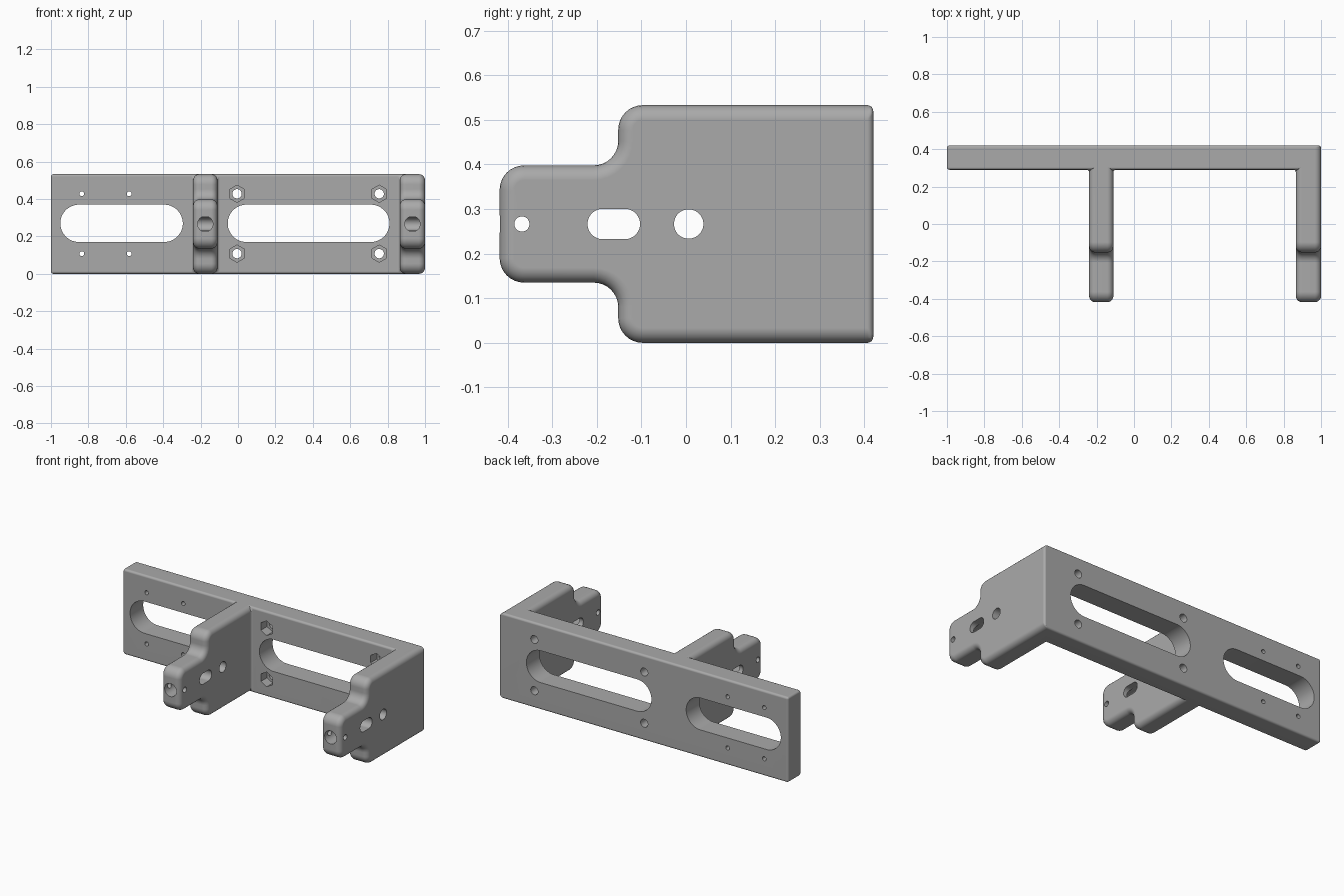
import bpy, bmesh, math
from mathutils import Vector

if "Cube" in bpy.data.objects:
    bpy.data.objects.remove(bpy.data.objects["Cube"], do_unlink=True)

HEIGHT = 0.533
MID = HEIGHT / 2

grey = bpy.data.materials.new("plain grey")
grey.use_nodes = True
grey.diffuse_color = (0.4, 0.4, 0.4, 1)
grey.node_tree.nodes["Principled BSDF"].inputs["Base Color"].default_value = (0.4, 0.4, 0.4, 1)


def prism(name, points, place, start, end):
    """Extrude a 2D outline; place(u, v, w) maps it into space."""
    bm = bmesh.new()
    face = bm.faces.new([bm.verts.new(place(u, v, start)) for u, v in points])
    shift = Vector(place(0, 0, end)) - Vector(place(0, 0, start))
    new = bmesh.ops.extrude_face_region(bm, geom=[face])["geom"]
    bmesh.ops.translate(bm, vec=shift, verts=[g for g in new if isinstance(g, bmesh.types.BMVert)])
    bmesh.ops.recalc_face_normals(bm, faces=bm.faces)
    mesh = bpy.data.meshes.new(name)
    bm.to_mesh(mesh)
    bm.free()
    mesh.materials.append(grey)
    obj = bpy.data.objects.new(name, mesh)
    bpy.context.collection.objects.link(obj)
    return obj


def along_x(u, v, w): return (w, u, v)
def along_y(u, v, w): return (u, w, v)
def along_z(u, v, w): return (u, v, w)


def slot(u1, u2, v, r, sides=40):
    """Round-ended slot; a circle or polygon when u1 equals u2."""
    points = []
    for i in range(sides):
        a = math.tau * (i + 0.5) / sides
        points.append(((u2 if math.cos(a) > 0 else u1) + r * math.cos(a), v + r * math.sin(a)))
    return points


def rounded(corners, steps=8):
    """Outline from (u, v, radius) right-angle corners."""
    out = []
    for i, (u, v, r) in enumerate(corners):
        p = Vector((u, v))
        if r == 0:
            out.append(p)
            continue
        a = (Vector(corners[i - 1][:2]) - p).normalized() * r
        b = (Vector(corners[(i + 1) % len(corners)][:2]) - p).normalized() * r
        for k in range(steps + 1):
            t = math.pi / 2 * k / steps
            out.append(p + a * (1 - math.sin(t)) + b * (1 - math.cos(t)))
    return out


def apply(obj, kind, **settings):
    mod = obj.modifiers.new(kind.lower(), kind)
    for key, value in settings.items():
        setattr(mod, key, value)
    bpy.context.view_layer.objects.active = obj
    bpy.ops.object.modifier_apply(modifier=mod.name)


def combine(obj, tool, operation):
    tool.hide_render = True
    apply(obj, "BOOLEAN", object=tool, operation=operation, solver="EXACT")
    bpy.data.objects.remove(tool, do_unlink=True)


# Plan of the back plate with its two arms
arms = [(-0.24, -0.11), (0.865, 1.0)]
plan = [(-1, 0.5), (-1, 0.29)]
for left, right in arms:
    plan += [(left, 0.29), (left, -0.5), (right, -0.5), (right, 0.29)]
plan[-1] = (1, 0.5)
bracket = prism("mounting_bracket", plan, along_z, -0.1, 0.7)

# Side profile with the narrow front lug, mirrored about mid height
lower = [(0.42, 0, 0), (-0.152, 0, 0.055), (-0.152, 0.135, 0.055), (-0.418, 0.135, 0.055)]
profile = lower + [(y, HEIGHT - z, r) for y, z, r in reversed(lower)]
combine(bracket, prism("side_profile", rounded(profile), along_x, -1.5, 1.5), "INTERSECT")

# Round the edges: wide on the arms, narrow on the plate
bm = bmesh.new()
bm.from_mesh(bracket.data)
bmesh.ops.remove_doubles(bm, verts=bm.verts, dist=0.0001)
weight = bm.edges.layers.float.new("bevel_weight_edge")
for e in bm.edges:
    if len(e.link_faces) == 2 and e.calc_face_angle() > math.radians(40):
        mid_y = (e.verts[0].co.y + e.verts[1].co.y) / 2
        e[weight] = 0.4 if mid_y > 0.28 else 1.0
bm.to_mesh(bracket.data)
bm.free()
apply(bracket, "BEVEL", limit_method="WEIGHT", width=0.033, segments=5, use_clamp_overlap=False)


def cut(points, place, start, end):
    combine(bracket, prism("cutter", points, place, start, end), "DIFFERENCE")


# Long plate windows
cut(slot(-0.85, -0.395, 0.27, 0.1), along_y, 0.2, 0.5)
cut(slot(0.045, 0.71, 0.27, 0.1), along_y, 0.2, 0.5)

# Plate screw holes, with hexagonal nut pockets on the right-hand group
for z in (0.108, 0.428):
    for x in (-0.835, -0.582):
        cut(slot(x, x, z, 0.013, 16), along_y, 0.2, 0.5)
    for x in (-0.005, 0.755):
        cut(slot(x, x, z, 0.025, 24), along_y, 0.2, 0.5)
        cut(slot(x, x, z, 0.046, 6), along_y, 0.2, 0.35)

# Arm cross holes, adjuster slot and front bore
cut(slot(0.006, 0.006, MID, 0.033, 32), along_x, -1.5, 1.5)
cut(slot(-0.187, -0.137, MID, 0.034), along_x, -1.5, 1.5)
cut(slot(-0.368, -0.368, MID, 0.017, 24), along_x, -1.5, 1.5)
for left, right in arms:
    x = (left + right) / 2
    cut(slot(x, x, MID, 0.041, 32), along_y, -0.5, -0.165)

# Smooth the rounded parts, keep hole rims crisp
bpy.ops.object.select_all(action="DESELECT")
bracket.select_set(True)
bpy.context.view_layer.objects.active = bracket
bpy.ops.object.shade_smooth_by_angle(angle=math.radians(30))
bracket.modifiers.new("even_normals", "WEIGHTED_NORMAL").keep_sharp = True
